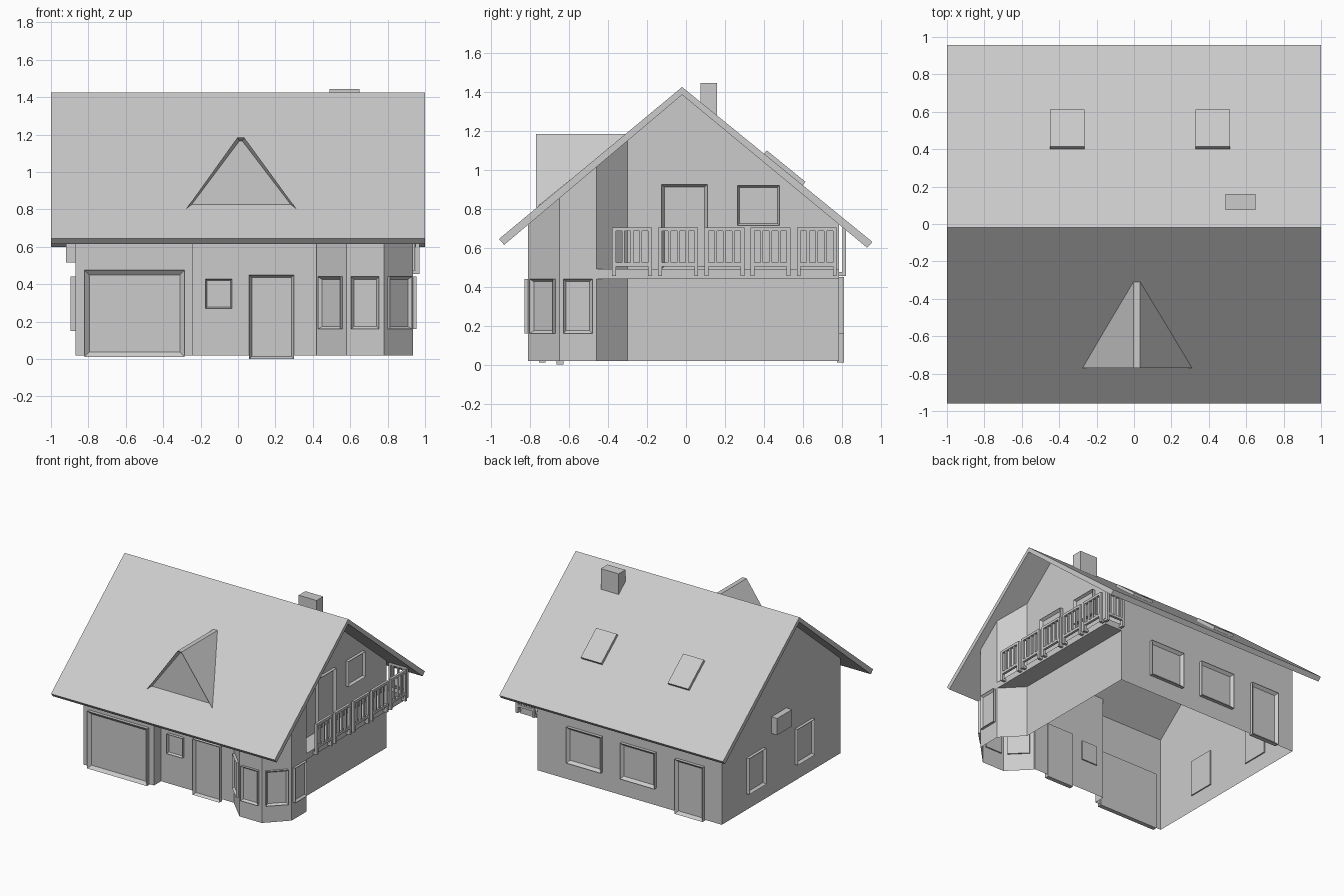
import bpy, bmesh
from math import radians, atan2, hypot
from mathutils import Matrix, Vector

default = bpy.data.objects.get("Cube")
if default:
    bpy.data.objects.remove(default, do_unlink=True)


def finish(name, bm, matrix=None):
    bmesh.ops.recalc_face_normals(bm, faces=bm.faces)
    mesh = bpy.data.meshes.new(name)
    bm.to_mesh(mesh)
    bm.free()
    obj = bpy.data.objects.new(name, mesh)
    if matrix:
        obj.matrix_world = matrix
    bpy.context.collection.objects.link(obj)
    return obj


def add_box(bm, lo, hi):
    lo, hi = Vector(lo), Vector(hi)
    m = Matrix.Translation((lo + hi) / 2) @ Matrix.Diagonal((*(hi - lo), 1))
    return bmesh.ops.create_cube(bm, size=1, matrix=m)["verts"]


def box(name, lo, hi, matrix=None):
    bm = bmesh.new()
    add_box(bm, lo, hi)
    return finish(name, bm, matrix)


def recess_front(bm, border, depth):
    # Inset the face looking toward local -y and push it inward
    bm.normal_update()
    front = min(bm.faces, key=lambda f: f.normal.y)
    bmesh.ops.inset_individual(bm, faces=[front], thickness=border)
    bmesh.ops.translate(bm, verts=front.verts, vec=(0, depth, 0))


def placed(x, y, angle):
    return Matrix.Translation((x, y, 0)) @ Matrix.Rotation(radians(angle), 4, 'Z')


def opening(name, x, y, angle, width, z0, z1, border=0.02, proud=0.025):
    bm = bmesh.new()
    add_box(bm, (-width / 2, -proud, z0), (width / 2, 0.01, z1))
    recess_front(bm, border, proud - 0.004)
    return finish(name, bm, placed(x, y, angle))


def rail_panel(name, x, y, angle, width):
    bm = bmesh.new()
    h = width / 2
    for s in (-1, 1):
        c = s * (h - 0.01)
        add_box(bm, (c - 0.01, -0.01, 0.47), (c + 0.01, 0.01, 0.705))
        add_box(bm, (c - 0.01, -0.01, 0.455), (c + 0.01, 0.03, 0.475))
    for z in (0.505, 0.685):
        add_box(bm, (-h, -0.01, z), (h, 0.01, z + 0.02))
    for c in (-0.045, 0, 0.045):
        add_box(bm, (c - 0.007, -0.007, 0.52), (c + 0.007, 0.007, 0.69))
    return finish(name, bm, placed(x, y, angle))


# Walls: stepped footprint with a faceted corner tower, trimmed under the roof
FRONT, BACK, LEFT, RIGHT = -0.64, 0.785, 0.78, -0.87
footprint = [(RIGHT, BACK), (RIGHT, -0.73), (-0.24, -0.73), (-0.24, FRONT),
             (0.42, FRONT), (0.42, -0.65), (0.58, -0.81), (0.78, -0.81),
             (0.935, -0.65), (0.935, -0.46), (LEFT, -0.30), (LEFT, BACK)]
bm = bmesh.new()
low = [bm.verts.new((x, y, 0.02)) for x, y in footprint]
high = [bm.verts.new((x, y, 1.6)) for x, y in footprint]
for i in range(len(low)):
    j = (i + 1) % len(low)
    bm.faces.new((low[i], low[j], high[j], high[i]))
for normal in ((0, -0.83, 1), (0, 0.82, 1)):
    bmesh.ops.bisect_plane(bm, geom=bm.verts[:] + bm.edges[:] + bm.faces[:],
                           plane_co=(0, -0.02, 1.395), plane_no=normal, clear_outer=True)
finish("house_walls", bm)

# Gable roof
section = [(-0.02, 1.425), (-0.96, 0.645), (-0.933, 0.615),
           (-0.02, 1.385), (0.93, 0.6), (0.957, 0.63)]
bm = bmesh.new()
ends = [[bm.verts.new((x, y, z)) for y, z in section] for x in (-1, 1)]
for i in range(6):
    j = (i + 1) % 6
    bm.faces.new((ends[0][i], ends[0][j], ends[1][j], ends[1][i]))
for e in ends:
    bm.faces.new(e[:4])
    bm.faces.new((e[0], e[3], e[4], e[5]))
finish("gable_roof", bm)

# Chimney
box("chimney", (0.49, 0.075, 1.25), (0.65, 0.16, 1.445))

# Skylights lying on the back slope
slope = atan2(0.795, 0.977)
for name, x in (("skylight_left", 0.42), ("skylight_right", -0.3575)):
    m = Matrix.Translation((x, 0.5, 1.002)) @ Matrix.Rotation(-slope, 4, 'X')
    box(name, (-0.092, -0.128, -0.02), (0.092, 0.128, 0.022), m)

# Dormer wedge running back into the front slope
bm = bmesh.new()
a, b, c, d, e, f = [bm.verts.new(p) for p in (
    (-0.275, -0.77, 0.805), (0.31, -0.77, 0.805), (0.033, -0.77, 1.185),
    (-0.003, -0.77, 1.185), (0.033, -0.305, 1.185), (-0.003, -0.305, 1.185))]
for face in ((a, b, c, d), (b, e, c), (a, d, f), (c, e, f, d), (a, f, e, b)):
    bm.faces.new(face)
bmesh.ops.recalc_face_normals(bm, faces=bm.faces)
recess_front(bm, 0.022, 0.025)
finish("dormer", bm)

# Front openings
opening("garage_door", -0.5525, -0.73, 0, 0.535, 0.012, 0.475, 0.035)
opening("front_window", -0.1025, FRONT, 0, 0.14, 0.27, 0.428, 0.01)
opening("front_door", 0.18, FRONT, 0, 0.24, 0, 0.45)

# Tower windows
for name, x, y, angle, width in (
        ("tower_window_inner", 0.50, -0.73, -45, 0.165),
        ("tower_window_front", 0.68, -0.81, 0, 0.15),
        ("tower_window_corner", 0.8575, -0.73, 45, 0.165),
        ("tower_window_side", 0.935, -0.555, 90, 0.15)):
    opening(name, x, y, angle, width, 0.16, 0.44, proud=0.02)

# Back openings
opening("back_window_left", 0.35, BACK, 180, 0.31, 0.16, 0.45, 0.03)
opening("back_window_right", -0.13, BACK, 180, 0.31, 0.16, 0.45, 0.03)
opening("back_door", -0.59, BACK, 180, 0.25, 0.01, 0.45, 0.03)

# Right side windows and wall box
opening("side_window_back", RIGHT, 0.36, -90, 0.22, 0.15, 0.44)
opening("side_window_front", RIGHT, -0.26, -90, 0.22, 0.15, 0.44)
box("wall_box", (-0.92, -0.04, 0.515), (RIGHT, 0.15, 0.65))

# Balcony with its door and window
box("balcony_floor", (LEFT, -0.46, 0.44), (0.935, BACK, 0.49))
opening("balcony_door", LEFT, -0.0075, 90, 0.235, 0.49, 0.925)
opening("balcony_window", LEFT, 0.3725, 90, 0.215, 0.715, 0.92, 0.014)
for i in range(5):
    rail_panel(f"balcony_rail_{i + 1}", 0.96, -0.277 + i * 0.237, 90, 0.205)
rail_panel("balcony_rail_end", 0.865, 0.812, 180, 0.165)
